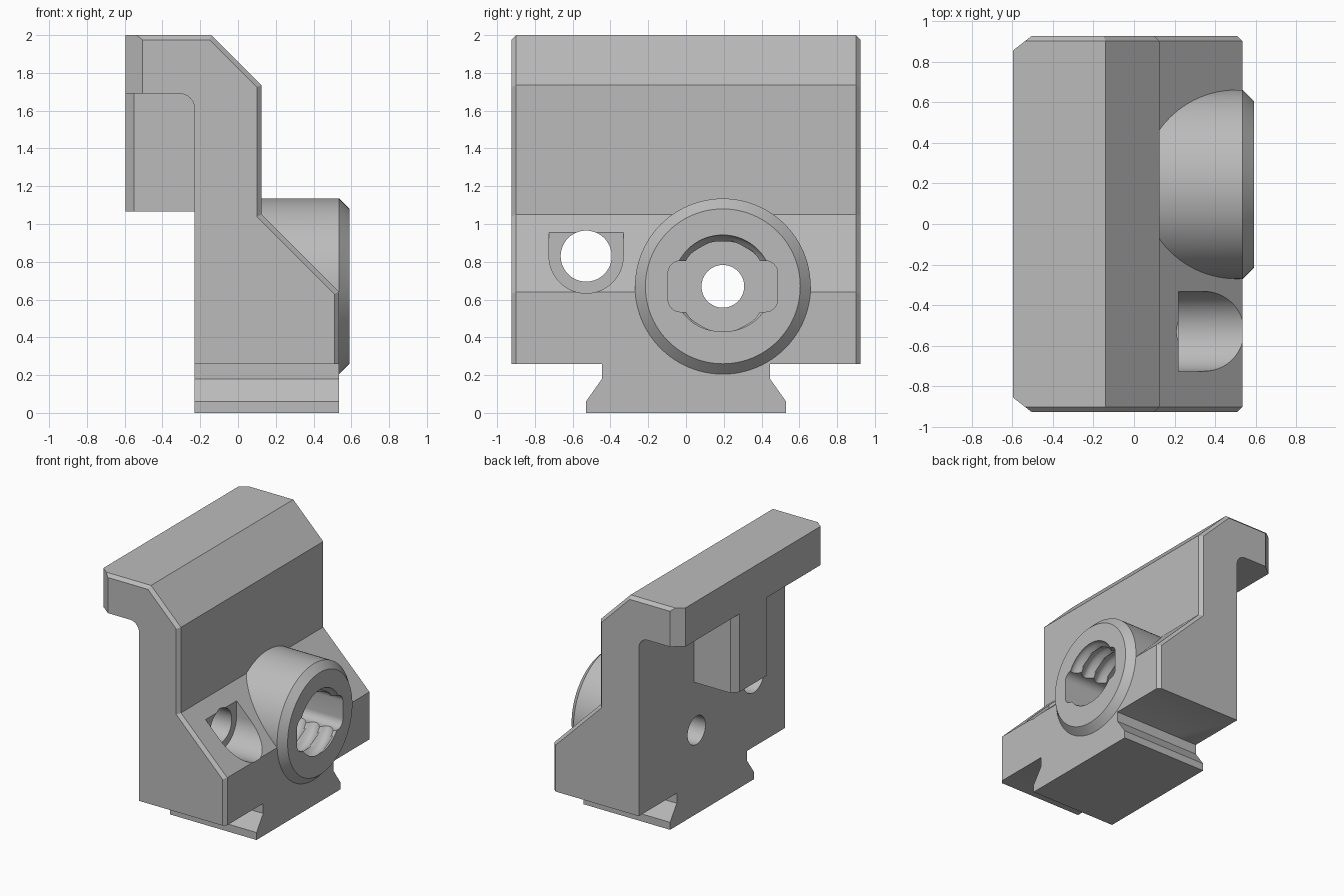
import bpy, bmesh, math
from mathutils import Vector

cube = bpy.data.objects.get("Cube")
if cube:
    bpy.data.objects.remove(cube, do_unlink=True)

grey = bpy.data.materials.new("plain grey")
grey.use_nodes = True
colour = (0.5, 0.5, 0.5, 1)
grey.diffuse_color = colour
grey.node_tree.nodes["Principled BSDF"].inputs["Base Color"].default_value = colour


def loft(name, rings, cuts=()):
    """Solid skinned through equal-sized point rings, optionally trimmed by planes."""
    bm = bmesh.new()
    loops = [[bm.verts.new(p) for p in ring] for ring in rings]
    n = len(loops[0])
    for a, b in zip(loops, loops[1:]):
        for i in range(n):
            j = (i + 1) % n
            bm.faces.new((a[i], a[j], b[j], b[i]))
    bm.faces.new(loops[0])
    bm.faces.new(loops[-1])
    for point, normal in cuts:
        geom = bm.verts[:] + bm.edges[:] + bm.faces[:]
        cut = bmesh.ops.bisect_plane(bm, geom=geom, plane_co=point, plane_no=normal,
                                     clear_outer=True)["geom_cut"]
        edges = [e for e in cut if isinstance(e, bmesh.types.BMEdge)]
        bmesh.ops.holes_fill(bm, edges=edges, sides=0)
    bmesh.ops.recalc_face_normals(bm, faces=bm.faces[:])
    mesh = bpy.data.meshes.new(name)
    bm.to_mesh(mesh)
    bm.free()
    obj = bpy.data.objects.new(name, mesh)
    mesh.materials.append(grey)
    bpy.context.collection.objects.link(obj)
    return obj


def activate(obj):
    bpy.ops.object.select_all(action="DESELECT")
    obj.select_set(True)
    bpy.context.view_layer.objects.active = obj


def combine(target, other, operation):
    mod = target.modifiers.new(operation.lower(), "BOOLEAN")
    mod.operation = operation
    mod.solver = "EXACT"
    mod.object = other
    activate(target)
    bpy.ops.object.modifier_apply(modifier=mod.name)
    bpy.data.objects.remove(other, do_unlink=True)


def arc(cy, cz, r, start, end, steps):
    return [(cy + r * math.cos(t), cz + r * math.sin(t)) for t in
            (math.radians(start + (end - start) * i / steps) for i in range(steps + 1))]


def circle(cy, cz, r, sides=96):
    return arc(cy, cz, r, 0, 360, sides)[:-1]


def along_x(name, sections):
    return loft(name, [[(x, y, z) for y, z in pts] for x, pts in sections])


# Hooked body: side profile run along y, with chamfered ends
inner = [(-0.23, 0.26)] + arc(-0.31, 1.61, 0.08, 0, 90, 12) + [(-0.595, 1.69)]
outer = [(-0.595, 2), (-0.14, 2), (0.125, 1.735), (0.125, 1.05), (0.535, 0.64), (0.535, 0.26)]
small = [(-0.595, 1.975), (-0.15, 1.975), (0.1, 1.725), (0.1, 1.04), (0.51, 0.63), (0.51, 0.26)]
ends = [(-0.925, inner + small), (-0.9, inner + outer), (0.9, inner + outer), (0.925, inner + small)]
corner_cuts = [(Vector((-0.505, s * 0.925, 0)), Vector((-0.07, s * 0.09, 0))) for s in (-1, 1)]
body = loft("body", [[(x, y, z) for x, z in pts] for y, pts in ends], corner_cuts)

# Round boss with chamfered rim
BY, BZ = 0.195, 0.67
boss = along_x("boss", [(0.0, circle(BY, BZ, 0.465)), (0.535, circle(BY, BZ, 0.465)),
                        (0.59, circle(BY, BZ, 0.41))])
combine(body, boss, "UNION")

# U-shaped pocket and its through hole
pocket = [(-0.332, 0.965), (-0.725, 0.965)] + arc(-0.5285, 0.83, 0.1965, 180, 360, 32)
combine(body, along_x("pocket_cutter", [(0.22, pocket), (0.8, pocket)]), "DIFFERENCE")
hole = circle(-0.5285, 0.83, 0.135, 64)
combine(body, along_x("pocket_hole_cutter", [(-0.4, hole), (0.5, hole)]), "DIFFERENCE")

# Threaded bore in the boss
PITCH, FLOOR = 0.12, 0.1


def thread_ring(x, sides=64):
    ring = []
    for i in range(sides):
        t = math.tau * i / sides
        phase = 0.5 + i / sides + (0.59 - x) / PITCH
        r = 0.237 + 0.035 * abs(math.sin(math.pi * phase))
        ring.append((BY + r * math.sin(t), BZ + r * math.cos(t)))
    return ring


xs = [FLOOR + PITCH * i / 12 for i in range(56)]
combine(body, along_x("thread_cutter", [(x, thread_ring(x)) for x in xs]), "DIFFERENCE")

# Rounded cross slot through the thread
slot = []
for sy, sz, start in ((1, 1, 0), (-1, 1, 90), (-1, -1, 180), (1, -1, 270)):
    slot += arc(BY + sy * 0.225, BZ + sz * 0.07, 0.065, start, start + 90, 8)
combine(body, along_x("slot_cutter", [(FLOOR, slot), (0.8, slot)]), "DIFFERENCE")

# Bolt hole from the bore to the rear wall
bolt = circle(BY, BZ, 0.113, 64)
combine(body, along_x("bolt_hole_cutter", [(-0.4, bolt), (0.3, bolt)]), "DIFFERENCE")

# Dovetail foot
half = [(0.53, 0), (0.53, 0.06), (0.445, 0.18), (0.445, 0.26)]
foot = half + [(-y, z) for y, z in reversed(half)]
dovetail = along_x("dovetail_foot", [(-0.23, foot), (0.535, foot)])

# Locating rib under the hook
plan = [(-0.2, 0.225), (-0.55, 0.225), (-0.595, 0.175)]
plan += [(x, -y) for x, y in reversed(plan)]
rib = loft("locating_rib", [[(x, y, z) for x, y in plan] for z in (1.065, 1.69)])

for obj in (body, dovetail, rib):
    activate(obj)
    bpy.ops.object.shade_smooth_by_angle(angle=math.radians(30))
